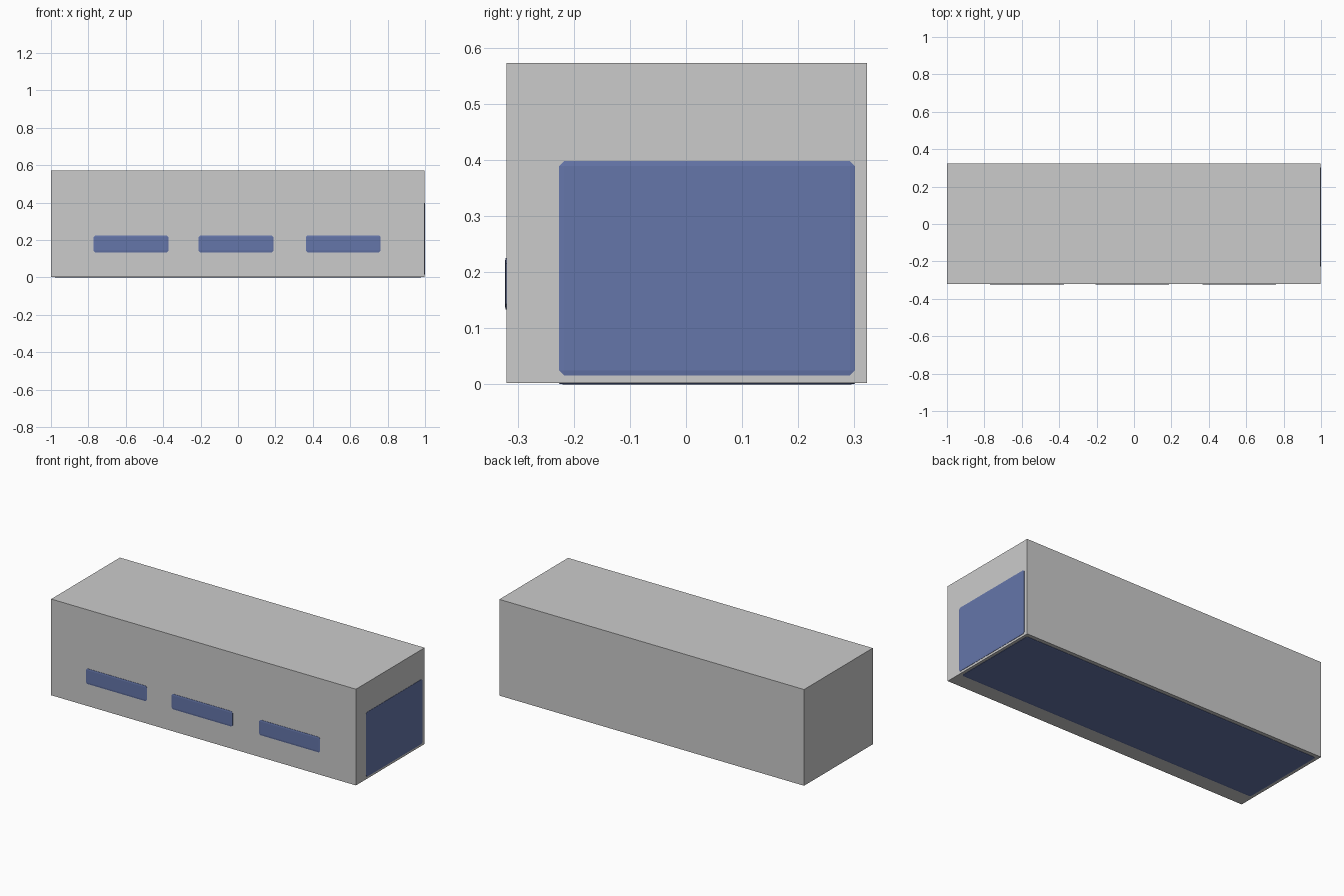
import bpy, bmesh
from mathutils import Vector

if "Cube" in bpy.data.objects:
    bpy.data.objects.remove(bpy.data.objects["Cube"])

RAISE = 0.003   # how far each panel stands proud of the body
CHAMFER = 0.009

blue = bpy.data.materials.new("panel_blue")
blue.diffuse_color = (0.13, 0.18, 0.40, 1.0)
blue.use_nodes = True
blue.node_tree.nodes["Principled BSDF"].inputs["Base Color"].default_value = blue.diffuse_color


def box(name, lo, hi, thin_axis=None, material=None):
    """Box from corner to corner; a thin axis gives it a shallow chamfered rim."""
    lo, hi = Vector(lo), Vector(hi)
    size, centre = hi - lo, (hi + lo) / 2
    squash = Vector((1, 1, 1))
    if thin_axis is not None:
        # chamfer at a workable thickness, then flatten
        squash[thin_axis] = size[thin_axis] / 0.04
        size[thin_axis] = 0.04
    bm = bmesh.new()
    bmesh.ops.create_cube(bm, size=1)
    bmesh.ops.scale(bm, vec=size, verts=bm.verts)
    if thin_axis is not None:
        bmesh.ops.bevel(bm, geom=bm.edges[:], offset=CHAMFER, segments=1,
                        affect='EDGES')
        bmesh.ops.scale(bm, vec=squash, verts=bm.verts)
    bmesh.ops.translate(bm, vec=centre, verts=bm.verts)
    mesh = bpy.data.meshes.new(name)
    bm.to_mesh(mesh)
    bm.free()
    if material:
        mesh.materials.append(material)
    obj = bpy.data.objects.new(name, mesh)
    bpy.context.collection.objects.link(obj)
    return obj


# Main block
left, right, front, back, bottom, top = -1.0, 0.997, -0.320, 0.323, 0.003, 0.573
box("body", (left, front, bottom), (right, back, top))

# Three slots along the front
for i, x in enumerate((-0.572, -0.010, 0.563)):
    box(f"front_slot_{i + 1}", (x - 0.2, front - RAISE, 0.134),
        (x + 0.2, front + RAISE, 0.225), 1, blue)

# Large panel on the right end
box("end_panel", (right - RAISE, -0.226, 0.016),
    (right + RAISE, 0.301, 0.398), 0, blue)

# Full-length panel underneath
box("underside_panel", (-0.98, -0.226, bottom - RAISE),
    (0.98, 0.301, bottom + RAISE), 2, blue)
